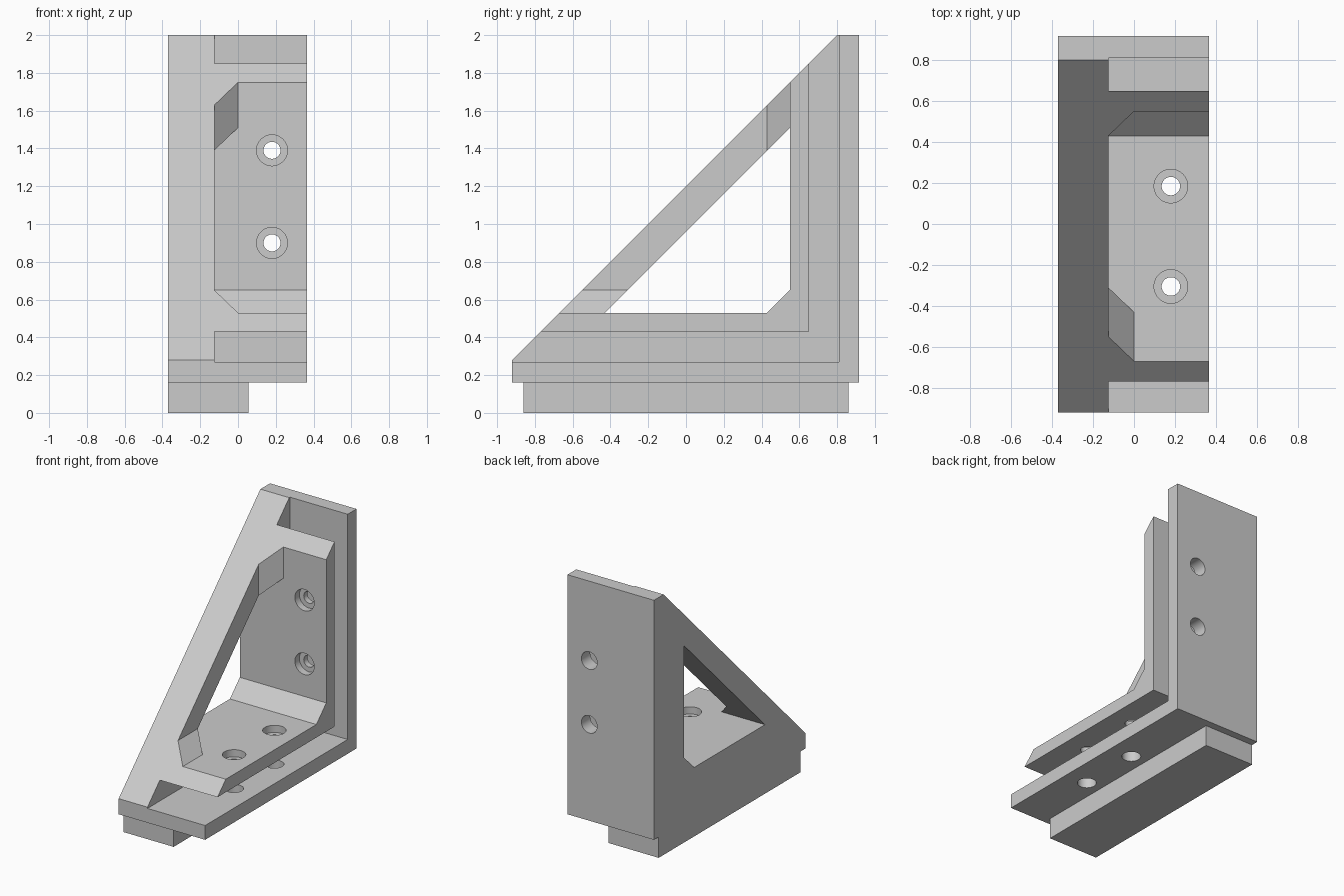
import bpy
import bmesh
from math import pi

cube = bpy.data.objects.get("Cube")
if cube:
    bpy.data.objects.remove(cube, do_unlink=True)

grey = bpy.data.materials.new("light grey")
grey.use_nodes = True
grey.diffuse_color = (0.6, 0.6, 0.6, 1)
grey.node_tree.nodes["Principled BSDF"].inputs["Base Color"].default_value = (0.6, 0.6, 0.6, 1)


def loft(name, sections):
    """Solid through (x, [(y, z), ...]) sections with equal point counts."""
    bm = bmesh.new()
    rings = [[bm.verts.new((x, y, z)) for y, z in pts] for x, pts in sections]
    for a, b in zip(rings, rings[1:]):
        for i in range(len(a)):
            j = (i + 1) % len(a)
            bm.faces.new((a[i], a[j], b[j], b[i]))
    bm.faces.new(rings[0])
    bm.faces.new(rings[-1])
    bmesh.ops.recalc_face_normals(bm, faces=bm.faces)
    mesh = bpy.data.meshes.new(name)
    bm.to_mesh(mesh)
    bm.free()
    mesh.materials.append(grey)
    obj = bpy.data.objects.new(name, mesh)
    bpy.context.collection.objects.link(obj)
    return obj


def prism(name, x0, x1, pts):
    return loft(name, [(x0, pts), (x1, pts)])


def cut(target, cutter):
    cutter.hide_render = True
    mod = target.modifiers.new("cut", 'BOOLEAN')
    mod.operation = 'DIFFERENCE'
    mod.solver = 'EXACT'
    mod.object = cutter
    bpy.context.view_layer.objects.active = target
    bpy.ops.object.modifier_apply(modifier=mod.name)
    bpy.data.objects.remove(cutter, do_unlink=True)


def drill(target, radius, start, end, along, level):
    """Hole at x = 0.18, through the upright ('y') or the base ('z')."""
    mid = (start + end) / 2
    loc = (0.18, mid, level) if along == 'y' else (0.18, level, mid)
    rot = (pi / 2, 0, 0) if along == 'y' else (0, 0, 0)
    bpy.ops.mesh.primitive_cylinder_add(vertices=48, radius=radius, depth=abs(end - start),
                                        location=loc, rotation=rot)
    tool = bpy.context.object
    tool.data.materials.append(grey)
    cut(target, tool)


LEFT, WEB, RIGHT = -0.37, -0.125, 0.365

# Triangular bracket blank
bracket = prism("corner_bracket", LEFT, RIGHT,
                [(-0.92, 0.16), (0.917, 0.16), (0.917, 2), (0.8, 2), (-0.92, 0.28)])

# L-shaped slot between the outer and inner flanges
cut(bracket, prism("slot_cutter", WEB, 1,
                   [(-1.2, 0.27), (0.81, 0.27), (0.81, 2.3),
                    (0.65, 2.3), (0.65, 0.43), (-1.2, 0.43)]))

# Space inside the inner flange, leaving sloped braces against the web
narrow = [(-1.2, 0.65), (0.37, 0.65), (0.43, 0.71), (0.43, 2.3), (-1.2, 2.3)]
wide = [(-1.2, 0.53), (0.43, 0.53), (0.55, 0.65), (0.55, 2.3), (-1.2, 2.3)]
cut(bracket, loft("inner_cutter", [(WEB, narrow), (0, wide), (1, wide)]))

# Triangular window through the web
cut(bracket, prism("window_cutter", -1, 1,
                   [(-0.43, 0.53), (0.43, 0.53), (0.55, 0.65), (0.55, 1.51)]))

# Counterbored inner holes and wider outer holes, in upright and base
for level in (0.9, 1.39):
    for along, pos, face in (('y', level, lambda d: d),
                             ('z', 1.085 - level, lambda d: 1.08 - d)):
        drill(bracket, 0.082, face(0.5), face(0.605), along, pos)
        drill(bracket, 0.045, face(0.58), face(0.72), along, pos)
        drill(bracket, 0.067, face(0.74), face(1.0), along, pos)

# Guide rail under the base
rail = prism("guide_rail", LEFT, 0.055,
             [(-0.86, 0), (0.86, 0), (0.86, 0.16), (-0.86, 0.16)])

bpy.ops.object.select_all(action='DESELECT')
bracket.select_set(True)
bpy.context.view_layer.objects.active = bracket
bpy.ops.object.shade_smooth_by_angle(angle=pi / 6)
